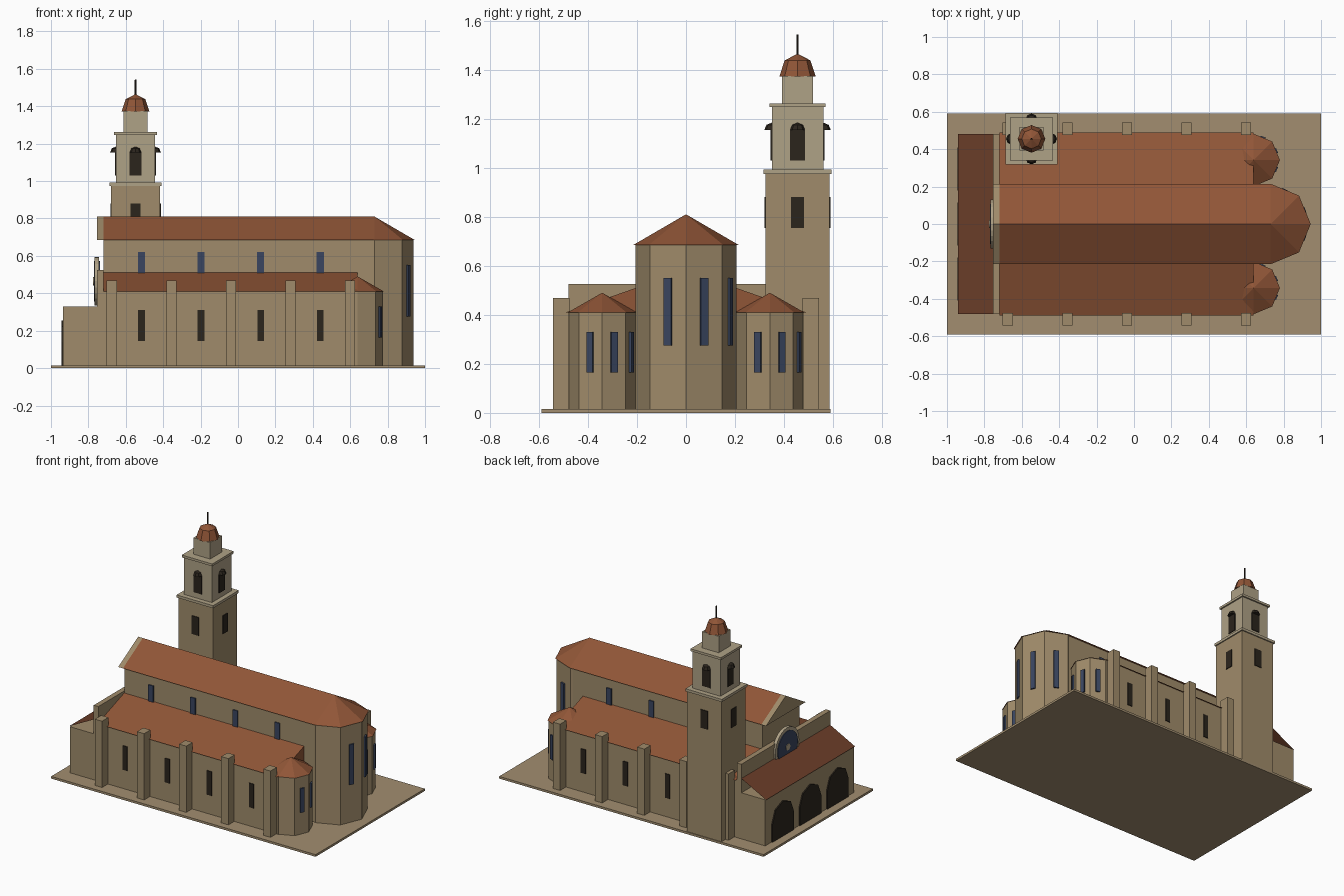
import bpy, bmesh
from math import pi, cos, sin
from mathutils import Matrix, Vector

if "Cube" in bpy.data.objects:
    bpy.data.objects.remove(bpy.data.objects["Cube"])


def material(name, rgb):
    m = bpy.data.materials.new(name)
    m.diffuse_color = (*rgb, 1)
    m.use_nodes = True
    m.node_tree.nodes["Principled BSDF"].inputs["Base Color"].default_value = m.diffuse_color
    return m


WALL = material("wall_stone", (0.35, 0.26, 0.145))
TRIM = material("pale_stone", (0.43, 0.36, 0.24))
ROOF = material("roof_tile", (0.28, 0.092, 0.038))
PORCH_TILE = material("shaded_tile", (0.15, 0.048, 0.022))
DARK = material("dark_opening", (0.024, 0.018, 0.012))
GLASS = material("blue_glass", (0.042, 0.06, 0.115))
GROUND = material("paving", (0.36, 0.27, 0.16))


def finish(name, bm, mat, matrix=None):
    if matrix is not None:
        bm.transform(matrix)
    bmesh.ops.recalc_face_normals(bm, faces=bm.faces)
    me = bpy.data.meshes.new(name)
    bm.to_mesh(me)
    bm.free()
    me.materials.append(mat)
    ob = bpy.data.objects.new(name, me)
    bpy.context.collection.objects.link(ob)
    return ob


def box(name, x0, x1, y0, y1, z0, z1, mat, matrix=None):
    bm = bmesh.new()
    bmesh.ops.create_cube(bm, size=1)
    for v in bm.verts:
        v.co = Vector(((x0 + x1) / 2 + v.co.x * (x1 - x0),
                       (y0 + y1) / 2 + v.co.y * (y1 - y0),
                       (z0 + z1) / 2 + v.co.z * (z1 - z0)))
    return finish(name, bm, mat, matrix)


def prism(name, profile, x0, x1, mat):
    """Extrude a (y, z) profile along x."""
    bm = bmesh.new()
    face = bm.faces.new([bm.verts.new((x0, y, z)) for y, z in profile])
    geo = bmesh.ops.extrude_face_region(bm, geom=[face])["geom"]
    verts = [g for g in geo if isinstance(g, bmesh.types.BMVert)]
    bmesh.ops.translate(bm, verts=verts, vec=(x1 - x0, 0, 0))
    return finish(name, bm, mat)


def cone(name, x, y, z0, z1, r0, r1, mat, sides=8):
    bm = bmesh.new()
    bmesh.ops.create_cone(bm, cap_ends=True, segments=sides, radius1=r0, radius2=r1, depth=z1 - z0)
    return finish(name, bm, mat, Matrix.Translation((x, y, (z0 + z1) / 2)))


def half_dome(name, r, rz, mat, matrix, sides=8, rings=4):
    bm = bmesh.new()
    bmesh.ops.create_uvsphere(bm, u_segments=sides, v_segments=rings, radius=1)
    bmesh.ops.scale(bm, vec=(r, r, rz), verts=bm.verts)
    bmesh.ops.bisect_plane(bm, geom=bm.verts[:] + bm.edges[:] + bm.faces[:], dist=1e-5,
                           plane_co=(0, 0, 0), plane_no=(0, 0, 1), clear_inner=True)
    bmesh.ops.holes_fill(bm, edges=[e for e in bm.edges if e.is_boundary])
    return finish(name, bm, mat, matrix)


def apse(name, x, y, r, roof_r, eave, apex, w, z0, z1):
    cone(name + "_wall", x, y, 0.01, eave, r, r, WALL)
    cone(name + "_roof", x, y, eave, apex, roof_r, 0, ROOF)
    d = r * cos(pi / 8)
    for i, k in enumerate((-1, 1, 3)):
        m = Matrix.Translation((x, y, 0)) @ Matrix.Rotation(k * pi / 8, 4, 'Z')
        box(f"{name}_window_{i}", d - 0.01, d + 0.01, -w / 2, w / 2, z0, z1, GLASS, m)


# Paving slab
box("base_slab", -1, 1, -0.59, 0.59, 0, 0.015, GROUND)

# Nave with gabled roof and main apse
box("nave_walls", -0.72, 0.73, -0.2, 0.2, 0.01, 0.685, WALL)
gable = [(-0.215, 0.685), (0.215, 0.685), (0, 0.81)]
prism("nave_roof", gable, -0.72, 0.73, ROOF)
prism("facade_gable", gable, -0.755, -0.72, WALL)
apse("main_apse", 0.73, 0, 0.207, 0.215, 0.685, 0.81, 0.033, 0.275, 0.55)

# Aisles, buttresses and windows on both sides
for s, side in ((-1, "south"), (1, "north")):
    box(side + "_aisle", -0.72, 0.64, *sorted((s * 0.19, s * 0.48)), 0.01, 0.41, WALL)
    prism(side + "_aisle_roof", [(s * 0.49, 0.41), (s * 0.195, 0.41), (s * 0.195, 0.513)], -0.72, 0.64, ROOF)
    apse(side + "_apse", 0.64, s * 0.342, 0.135, 0.14, 0.41, 0.49, 0.028, 0.165, 0.33)
    for i in range(5):
        x = -0.675 + i * 0.3185
        box(f"{side}_buttress_{i}", x - 0.027, x + 0.027, *sorted((s * 0.475, s * 0.543)), 0.01, 0.468, WALL)
    for i in range(4):
        x = -0.516 + i * 0.3185
        box(f"{side}_aisle_window_{i}", x - 0.018, x + 0.018, *sorted((s * 0.47, s * 0.485)), 0.145, 0.31, DARK)
        box(f"{side}_clerestory_{i}", x - 0.019, x + 0.019, *sorted((s * 0.19, s * 0.207)), 0.48, 0.62, GLASS)

# Facade wall and entrance porch with a lean-to roof
box("facade_wall", -0.755, -0.72, -0.48, 0.48, 0.01, 0.525, WALL)
box("porch", -0.935, -0.755, -0.48, 0.48, 0.01, 0.33, WALL)
bm = bmesh.new()
bm.faces.new([bm.verts.new(c) for c in ((-0.942, -0.48, 0.331), (-0.75, -0.48, 0.43),
                                        (-0.75, 0.48, 0.43), (-0.942, 0.48, 0.331))])
porch_roof = finish("porch_roof", bm, PORCH_TILE)
if porch_roof.data.polygons[0].normal.z < 0:
    porch_roof.data.flip_normals()
for i in (-1, 0, 1):
    arc = [(i * 0.295 + 0.115 * cos(k * pi / 4), 0.14 + 0.115 * sin(k * pi / 4)) for k in range(5)]
    prism(f"porch_arch_{i + 1}", [(i * 0.295 - 0.115, 0.015), (i * 0.295 + 0.115, 0.015)] + arc,
          -0.943, -0.93, DARK)

# Rose window: stone ring, glass disc and hub
face_west = Matrix.Translation((-0.755, 0, 0.465)) @ Matrix.Rotation(pi / 2, 4, 'Y')
for name, r, d, mat in (("rose_ring", 0.13, 0.022, TRIM), ("rose_glass", 0.108, 0.032, GLASS),
                        ("rose_hub", 0.022, 0.038, TRIM)):
    bm = bmesh.new()
    bmesh.ops.create_cone(bm, cap_ends=True, segments=24, radius1=r, radius2=r, depth=d)
    finish(name, bm, mat, face_west)

# Bell tower: stacked square stages
TX, TY = -0.548, 0.455
for name, h, z0, z1, mat in (("tower_shaft", 0.13, 0.01, 0.975, WALL), ("tower_cornice", 0.138, 0.975, 0.993, TRIM),
                             ("belfry", 0.105, 0.993, 1.247, TRIM), ("belfry_cornice", 0.115, 1.247, 1.263, TRIM),
                             ("lantern", 0.063, 1.263, 1.375, TRIM)):
    box(name, TX - h, TX + h, TY - h, TY + h, z0, z1, mat)

# Tower openings on all four sides
for i in range(4):
    m = Matrix.Translation((TX, TY, 0)) @ Matrix.Rotation(i * pi / 2, 4, 'Z')
    box(f"shaft_window_{i}", 0.12, 0.135, -0.027, 0.027, 0.755, 0.88, DARK, m)
    box(f"bell_opening_{i}", 0.095, 0.11, -0.031, 0.031, 1.03, 1.155, DARK, m)
    half_dome(f"bell_arch_{i}", 0.031, 0.031, DARK, m @ Matrix.Translation((0.105, 0, 1.153)))

# Dome and finial
half_dome("tower_dome", 0.074, 0.092, ROOF, Matrix.Translation((TX, TY, 1.373)))
cone("finial", TX, TY, 1.455, 1.543, 0.005, 0.004, DARK)
